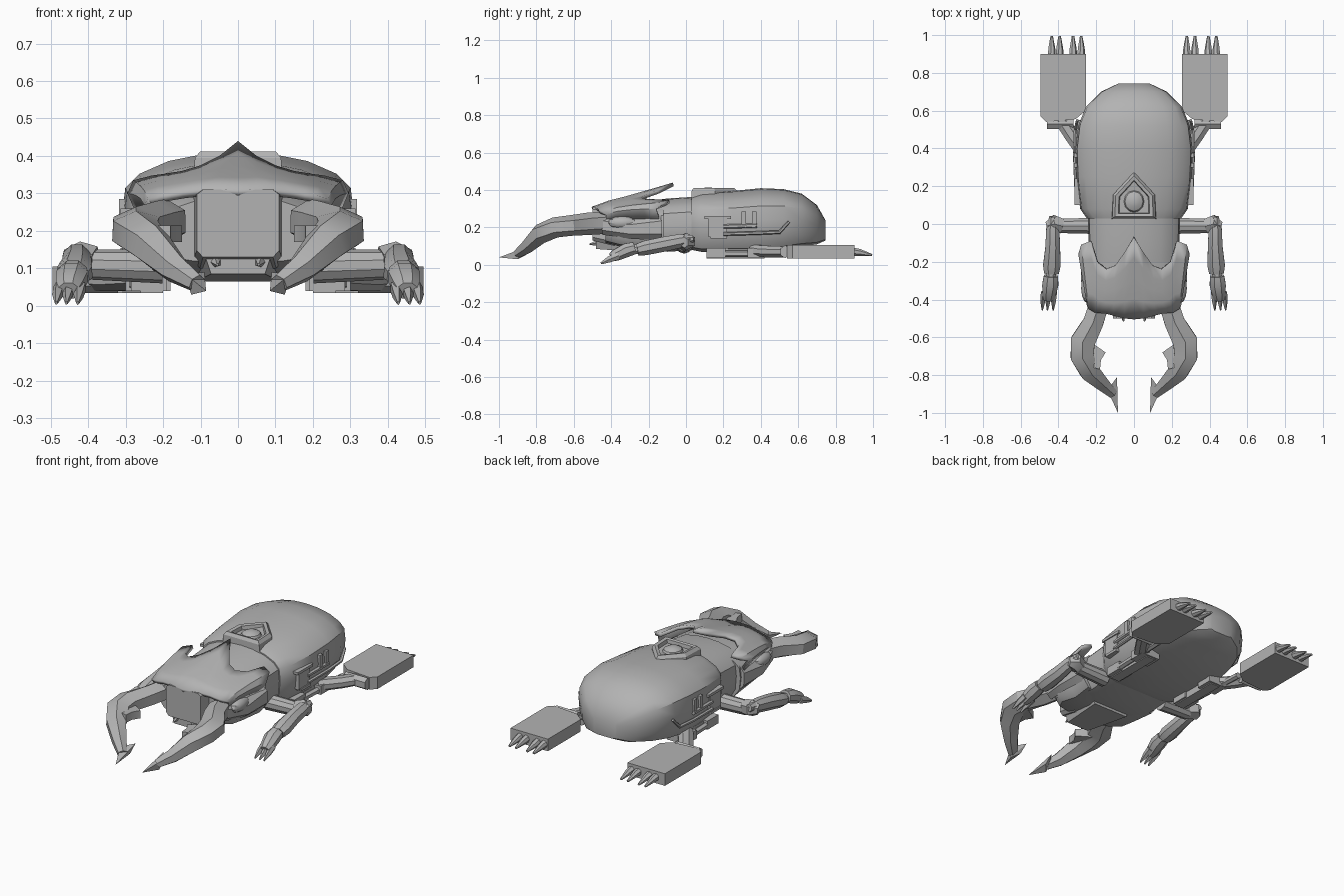
import bpy, bmesh, math
from mathutils import Vector

cube = bpy.data.objects.get("Cube")
if cube:
    bpy.data.objects.remove(cube, do_unlink=True)

grey = bpy.data.materials.new("shell grey")
grey.use_nodes = True
grey.diffuse_color = (0.45, 0.45, 0.45, 1)
grey.node_tree.nodes["Principled BSDF"].inputs["Base Color"].default_value = (0.45, 0.45, 0.45, 1)


def finish(name, bm, mirror=False, angle=32, solid=0):
    bmesh.ops.recalc_face_normals(bm, faces=bm.faces)
    mesh = bpy.data.meshes.new(name)
    bm.to_mesh(mesh)
    bm.free()
    mesh.materials.append(grey)
    ob = bpy.data.objects.new(name, mesh)
    bpy.context.collection.objects.link(ob)
    bpy.ops.object.select_all(action="DESELECT")
    ob.select_set(True)
    bpy.context.view_layer.objects.active = ob
    bpy.ops.object.shade_smooth_by_angle(angle=math.radians(angle))
    if mirror:
        ob.modifiers.new("Mirror", "MIRROR").use_clip = True
    if solid:
        m = ob.modifiers.new("Solidify", "SOLIDIFY")
        m.thickness, m.offset = solid, -1
    return ob


def skin(bm, rings, closed=True):
    """Bridge rows of points; closed rows are capped at both ends."""
    rows = [[bm.verts.new(p) for p in r] for r in rings]
    n = len(rows[0])
    for a, b in zip(rows, rows[1:]):
        for i in range(n if closed else n - 1):
            j = (i + 1) % n
            bm.faces.new((a[i], a[j], b[j], b[i]))
    if closed:
        bm.faces.new(rows[0])
        bm.faces.new(rows[-1])


def limb(name, sections, sides=8, turn=0.5, mirror=True):
    """Tube through sections of (x, y, z, half width, half height)."""
    pts = [Vector(s[:3]) for s in sections]
    rings = []
    for i, s in enumerate(sections):
        t = (pts[min(i + 1, len(pts) - 1)] - pts[max(i - 1, 0)]).normalized()
        side = t.cross(Vector((0, 0, 1))).normalized()
        up = side.cross(t)
        angles = [2 * math.pi * (k + turn) / sides for k in range(sides)]
        rings.append([pts[i] + side * math.cos(a) * s[3] + up * math.sin(a) * s[4] for a in angles])
    bm = bmesh.new()
    skin(bm, rings)
    return finish(name, bm, mirror)


def body(name, profile, stations):
    """Symmetric shell: half profile swept along y with (y, half width, bottom, top)."""
    outline = profile + [(-x, z) for x, z in reversed(profile[1:-1])]
    bm = bmesh.new()
    skin(bm, [[(x * w, y, b + z * (t - b)) for x, z in outline] for y, w, b, t in stations])
    return finish(name, bm)


def slab(name, outline, z0, z1, mirror=True):
    bm = bmesh.new()
    skin(bm, [[(x, y, z) for x, y in outline] for z in (z0, z1)])
    return finish(name, bm, mirror)


def box(name, x0, x1, y0, y1, z0, z1, mirror=True):
    return slab(name, [(x0, y0), (x1, y0), (x1, y1), (x0, y1)], z0, z1, mirror)


def dome(name, centre, size, mirror=False):
    bm = bmesh.new()
    bmesh.ops.create_uvsphere(bm, u_segments=12, v_segments=6, radius=1)
    for v in bm.verts:
        v.co = Vector([c + s * k for c, s, k in zip(centre, size, v.co)])
    return finish(name, bm, mirror)


# Abdomen, thorax and head core
shell = [(0, 1), (.3, .985), (.6, .93), (.85, .83), (.97, .72), (1, .5), (.97, .22), (.85, .05), (.6, 0), (0, 0)]
body("abdomen", shell, [
    (.03, .25, .08, .37), (.08, .285, .07, .385), (.25, .305, .07, .395), (.4, .31, .07, .41),
    (.52, .295, .085, .405), (.62, .255, .1, .38), (.7, .175, .11, .32), (.745, .08, .13, .24)])
body("thorax", shell, [(-.2, .235, .08, .34), (-.1, .24, .07, .355), (.06, .245, .08, .365)])
body("head_core", shell, [(-.43, .2, .12, .29), (-.36, .25, .1, .31), (-.25, .245, .08, .33), (-.12, .265, .08, .335)])
body("face_block", [(0, 1), (.85, 1), (1, .93), (1, .1), (.85, 0), (0, 0)],
     [(-.5, .11, .13, .31), (-.38, .12, .1, .31)])
body("jaw_plate", [(0, 1), (1, 1), (.8, 0), (0, 0)], [(-.48, .09, .085, .14), (-.2, .14, .065, .14)])

# Zigzag hood over the head: back edge points, front edge points
back = [(0, -.07, .44), (.05, -.15, .4), (.1, -.22, .375), (.15, -.24, .36),
        (.2, -.2, .352), (.23, -.09, .348), (.28, -.11, .335), (.295, -.16, .3), (.265, -.14, .23)]
front = [(0, -.505, .31), (.05, -.5, .312), (.11, -.485, .31), (.15, -.475, .305),
         (.18, -.472, .3), (.21, -.468, .295), (.24, -.45, .285), (.25, -.43, .27), (.225, -.42, .22)]
rows = []
for f, lift in ((0, 0), (.25, .006), (.5, .01), (.75, .01), (1, 0)):
    rows.append([Vector(a).lerp(Vector(b), f) + Vector((0, 0, lift if a[0] > 0 else 0))
                 for a, b in zip(back, front)])
bm = bmesh.new()
skin(bm, rows, closed=False)
finish("head_hood", bm, mirror=True, solid=.02)

# Cheeks, eyes and mouth points
limb("cheek", [(.25, -.13, .2, .035, .07), (.25, -.3, .19, .035, .05), (.22, -.44, .21, .03, .05)], 6)
dome("eye", (.245, -.34, .225), (.035, .08, .035), mirror=True)
limb("mouth_point", [(.06, -.46, .12, .02, .02), (.055, -.515, .11, .004, .004)], 5)

# Mandibles with an inner tooth and a blade tip
limb("mandible", [
    (.19, -.44, .225, .06, .06), (.215, -.52, .22, .062, .06), (.27, -.62, .21, .075, .055),
    (.275, -.7, .2, .07, .055), (.235, -.78, .165, .06, .055), (.17, -.845, .1, .042, .04),
    (.11, -.9, .06, .028, .025)], 6)
slab("mandible_tooth", [(.25, -.62), (.2, -.645), (.15, -.68), (.175, -.72), (.18, -.77), (.25, -.75)], .17, .215)
bm = bmesh.new()
tips = [bm.verts.new(p) for p in ((.09, -.81, .09), (.14, -.88, .085), (.085, -1, .04), (.125, -.9, .03), (.09, -.86, .05))]
bmesh.ops.convex_hull(bm, input=tips)
finish("mandible_tip", bm, mirror=True, angle=10)

# Front arms
limb("shoulder", [(.2, -.01, .105, .045, .045), (.39, -.01, .11, .04, .04)], 10)
limb("elbow", [(.385, -.01, .115, .045, .045), (.425, .0, .125, .055, .047), (.46, -.01, .12, .025, .03)], 6)
limb("forearm", [(.43, .04, .14, .02, .02), (.43, -.03, .128, .038, .04), (.43, -.12, .11, .042, .043),
                 (.435, -.22, .09, .05, .042), (.437, -.26, .08, .042, .035)], 8)
limb("wrist", [(.437, -.25, .085, .028, .028), (.44, -.3, .08, .028, .028)], 8)
limb("hand", [(.44, -.275, .09, .04, .035), (.443, -.32, .078, .046, .04),
              (.45, -.375, .052, .038, .034), (.452, -.4, .04, .03, .025)], 8)
for i, x in enumerate((.425, .455, .482)):
    limb(f"finger_{i + 1}", [(x - .005, -.36, .05, .016, .022), (x, -.41, .03, .014, .018),
                             (x + .003, -.455, .008, .004, .006)], 5)

# Rear legs with flat paddle feet and toes
limb("rear_leg", [(.25, .36, .075, .045, .035), (.33, .47, .07, .042, .033), (.41, .59, .07, .04, .03)], 8)
slab("rear_foot", [(.255, .9), (.495, .9), (.495, .57), (.465, .54), (.31, .555), (.255, .6)], .035, .105)
limb("ankle", [(.32, .53, .07, .03, .035), (.46, .53, .07, .03, .035)], 6)
for i, x in enumerate((.28, .323, .394, .436)):
    limb(f"toe_{i + 1}", [(x, .88, .072, .023, .024), (x, .93, .066, .019, .019), (x, .995, .052, .007, .006)], 7)

# Underside rails and hip blocks
box("belly_rail", .2, .26, .11, .42, .035, .085)
box("hip_block", .18, .3, .33, .43, .04, .09)
box("front_hip_block", .19, .285, .11, .21, .04, .09)
limb("leg_piston", [(.27, .2, .06, .018, .018), (.285, .55, .06, .018, .018)], 6)

# Side machinery
box("side_panel", .27, .308, .12, .22, .15, .25)
box("side_panel_rim", .28, .314, .1, .24, .245, .26)
box("side_panel_base", .28, .314, .13, .22, .14, .155)
limb("lower_pipe", [(.308, .2, .165, .01, .01), (.315, .38, .17, .01, .01),
                    (.31, .5, .175, .01, .01), (.3, .55, .23, .008, .008)], 6)
limb("upper_pipe", [(.305, .2, .205, .012, .012), (.312, .38, .21, .012, .012)], 6)
for i, y in enumerate((.31, .365)):
    box(f"side_prong_{i + 1}", .29, .318, y - .012, y + .012, .2, .285)

# Raised pentagon crest on the back
outer = [(0, .275), (.11, .155), (.115, .03), (-.115, .03), (-.11, .155)]
bm = bmesh.new()
skin(bm, [[(x * k, .12 + (y - .12) * k, z) for x, y in outer]
          for k, z in ((1.03, .34), (1, .395), (.88, .412), (.72, .408), (.68, .388))])
finish("crest_frame", bm, angle=20)
dome("crest_dome", (0, .12, .385), (.055, .06, .03))
